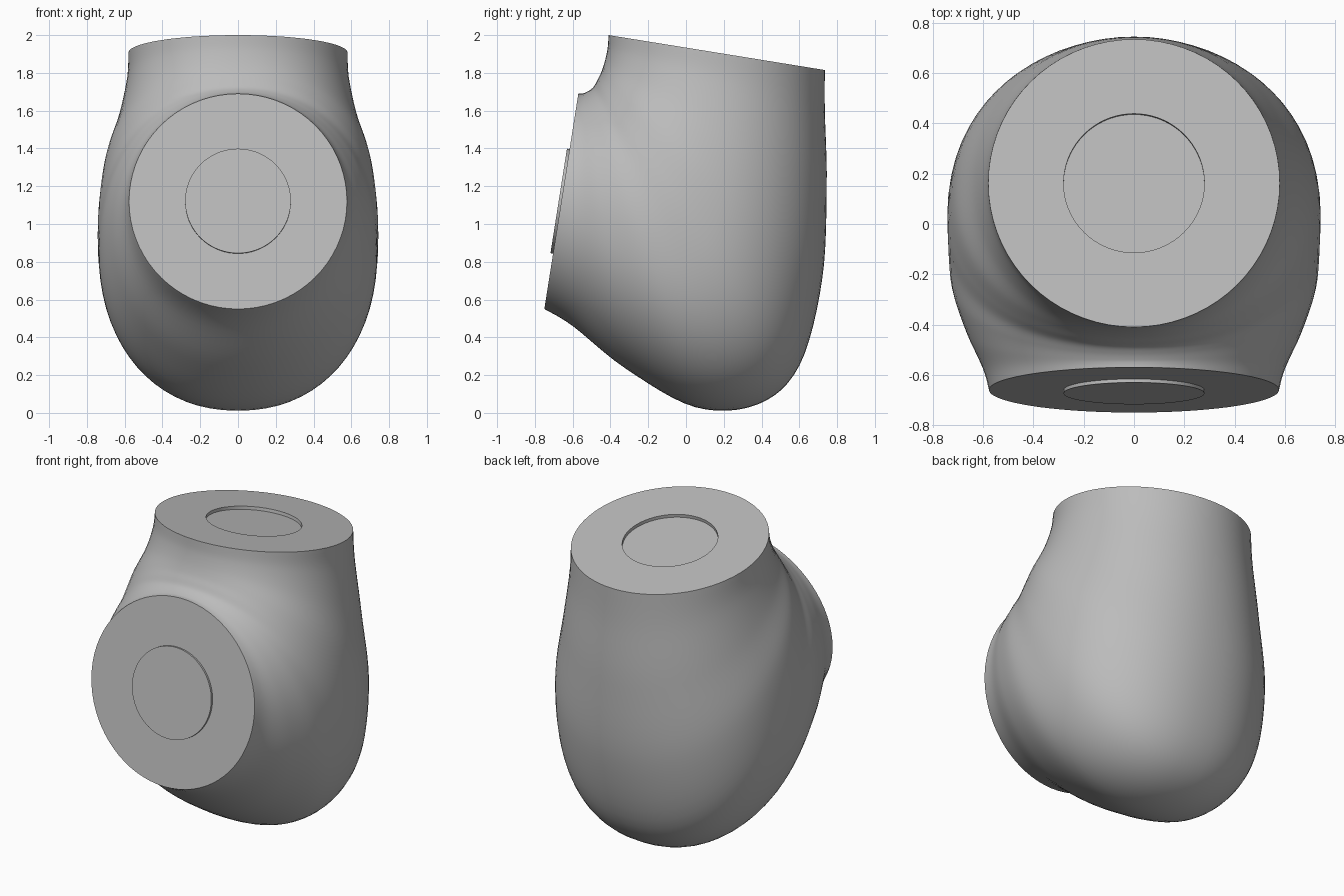
import bpy, bmesh, math
from mathutils import Vector

cube = bpy.data.objects.get("Cube")
if cube:
    bpy.data.objects.remove(cube, do_unlink=True)

grey = bpy.data.materials.new("light_grey")
grey.use_nodes = True
colour = (0.5, 0.5, 0.5, 1)
grey.diffuse_color = colour
grey.node_tree.nodes["Principled BSDF"].inputs["Base Color"].default_value = colour

SIDES, STEPS = 72, 6
DISC = 0.28

# Sections fanning round the bend: inner y, z, outer y, z, half width, squareness
stations = [
    (-.41, 2.0, .735, 1.815, .58, 2),
    (-.415, 1.93, .735, 1.6, .588, 2.05),
    (-.43, 1.86, .745, 1.2, .635, 2.1),
    (-.45, 1.8, .72, .7, .71, 2.15),
    (-.47, 1.76, .6, .25, .74, 2.2),
    (-.49, 1.725, .38, .045, .74, 2.2),
    (-.515, 1.705, .05, .03, .725, 2.15),
    (-.54, 1.693, -.32, .235, .665, 2.1),
    (-.555, 1.69, -.6, .46, .6, 2.05),
    (-.57, 1.69, -.75, .55, .577, 2),
]


def blend(a, b, c, d, t):
    """Catmull-Rom value between b and c."""
    return b + 0.5 * t * (c - a + t * (2*a - 5*b + 4*c - d + t * (3*(b - c) + d - a)))


def sections():
    last = len(stations) - 1
    for i in range(last):
        four = [stations[min(max(i + k, 0), last)] for k in (-1, 0, 1, 2)]
        for s in range(STEPS):
            yield [blend(*v, s / STEPS) for v in zip(*four)]
    yield stations[-1]


def power(v, p):
    return math.copysign(abs(v) ** (2 / p), v)


def add_ring(bm, centre, axis, width, p=2):
    ring = []
    for k in range(SIDES):
        a = math.tau * k / SIDES
        side = Vector((width * power(math.sin(a), p), 0, 0))
        ring.append(bm.verts.new(centre + axis * power(math.cos(a), p) + side))
    return ring


def bridge(bm, a, b):
    for k in range(SIDES):
        n = (k + 1) % SIDES
        bm.faces.new((a[k], a[n], b[n], b[k]))


def add_flange(bm, ring, centre, axis, normal, offset):
    """Flat end with a round disc raised or sunk by the offset."""
    radial = axis.normalized() * DISC
    rim = add_ring(bm, centre, radial, DISC)
    disc = add_ring(bm, centre + normal * offset, radial, DISC)
    bridge(bm, ring, rim)
    bridge(bm, rim, disc)
    bm.faces.new(disc)


# Curved housing
bm = bmesh.new()
rings, frames = [], []
for iy, iz, oy, oz, width, p in sections():
    inner, outer = Vector((0, iy, iz)), Vector((0, oy, oz))
    centre, axis = (inner + outer) / 2, (outer - inner) / 2
    rings.append(add_ring(bm, centre, axis, width, p))
    frames.append((centre, axis))
for a, b in zip(rings, rings[1:]):
    bridge(bm, a, b)

# Upper flange with a shallow recess, front flange with a low boss
x_axis = Vector((1, 0, 0))
for end, direction, offset in ((0, 1, -0.02), (-1, -1, 0.014)):
    centre, axis = frames[end]
    normal = axis.cross(x_axis).normalized()
    outward = Vector((0, 0, 1)) if end == 0 else Vector((0, -1, 0))
    if normal.dot(outward) < 0:
        normal.negate()
    add_flange(bm, rings[end], centre, axis, normal, offset)

bmesh.ops.recalc_face_normals(bm, faces=bm.faces[:])
mesh = bpy.data.meshes.new("elbow_housing")
bm.to_mesh(mesh)
bm.free()
mesh.materials.append(grey)
housing = bpy.data.objects.new("elbow_housing", mesh)
bpy.context.collection.objects.link(housing)
bpy.context.view_layer.objects.active = housing
housing.select_set(True)
bpy.ops.object.shade_smooth_by_angle(angle=math.radians(35))
